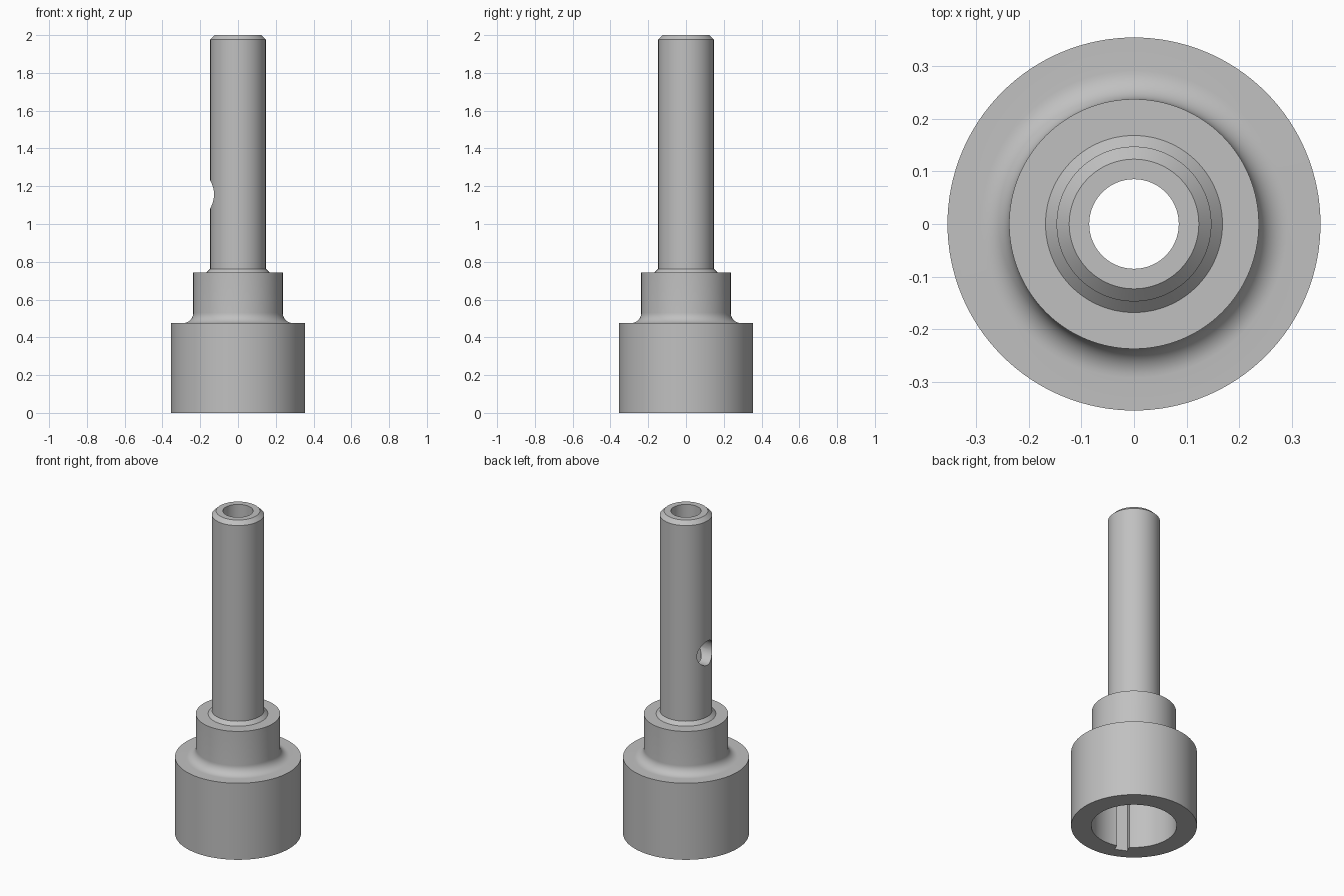
import bpy
import bmesh
from math import sin, cos, pi, radians
from mathutils import Matrix, Vector

cube = bpy.data.objects.get("Cube")
if cube:
    bpy.data.objects.remove(cube, do_unlink=True)

SEGMENTS = 128
SHAFT_R, HUB_R, BASE_R = 0.147, 0.237, 0.354
BORE_R, SOCKET_R, SOCKET_DEPTH = 0.085, 0.24, 0.4
BASE_TOP, HUB_TOP, FILLET = 0.475, 0.742, 0.055

# Plain grey metal
steel = bpy.data.materials.new("grey_steel")
steel.use_nodes = True
colour = (0.53, 0.53, 0.53, 1)
steel.diffuse_color = colour
steel.node_tree.nodes["Principled BSDF"].inputs["Base Color"].default_value = colour


def make_object(name, bm):
    bmesh.ops.recalc_face_normals(bm, faces=bm.faces)
    mesh = bpy.data.meshes.new(name)
    bm.to_mesh(mesh)
    bm.free()
    mesh.materials.append(steel)
    obj = bpy.data.objects.new(name, mesh)
    bpy.context.collection.objects.link(obj)
    return obj


def lathe(name, profile):
    """Revolve a closed (radius, height) outline around z."""
    bm = bmesh.new()
    rings = []
    for i in range(SEGMENTS):
        a = 2 * pi * i / SEGMENTS
        rings.append([bm.verts.new((r * cos(a), r * sin(a), z)) for r, z in profile])
    n = len(profile)
    for i in range(SEGMENTS):
        here, there = rings[i], rings[(i + 1) % SEGMENTS]
        for j in range(n):
            k = (j + 1) % n
            bm.faces.new((here[j], there[j], there[k], here[k]))
    return make_object(name, bm)


def cut(target, cutter):
    """Subtract the cutter, then remove it."""
    cutter.hide_render = True
    mod = target.modifiers.new("cut", "BOOLEAN")
    mod.operation = "DIFFERENCE"
    mod.solver = "EXACT"
    mod.object = cutter
    bpy.context.view_layer.objects.active = target
    bpy.ops.object.modifier_apply(modifier=mod.name)
    bpy.data.objects.remove(cutter, do_unlink=True)


# Concave fillet between the base and the hub
fillet = []
for i in range(11):
    a = pi / 2 * i / 10
    fillet.append((HUB_R + FILLET * (1 - sin(a)), BASE_TOP + FILLET * (1 - cos(a))))

# Stepped body: base, hub, collar, hollow shaft and socket
outline = [(SOCKET_R, 0), (BASE_R, 0), (BASE_R, BASE_TOP)] + fillet + [
    (HUB_R, HUB_TOP), (0.168, HUB_TOP), (SHAFT_R, 0.763),
    (SHAFT_R, 1.977), (0.123, 2), (BORE_R, 2),
    (BORE_R, SOCKET_DEPTH), (SOCKET_R, SOCKET_DEPTH),
]
body = lathe("stepped_hollow_shaft", outline)

# Round cross hole through one wall of the shaft
bm = bmesh.new()
bmesh.ops.create_cone(bm, cap_ends=True, segments=48, radius1=0.0745, radius2=0.0745,
                      depth=0.3, matrix=Matrix.Translation((-0.15, 0, 1.157))
                      @ Matrix.Rotation(pi / 2, 4, "Y"))
cut(body, make_object("cross_hole_cutter", bm))

# Keyway along the socket wall
bm = bmesh.new()
size = Vector((0.14, 0.072, SOCKET_DEPTH + 0.1))
bmesh.ops.create_cube(bm, size=1, matrix=Matrix.Rotation(radians(245), 4, "Z")
                      @ Matrix.Translation((0.21, 0, SOCKET_DEPTH - size.z / 2))
                      @ Matrix.Diagonal(size.to_4d()))
cut(body, make_object("keyway_cutter", bm))

# Smooth curved walls, crisp edges
bpy.ops.object.select_all(action="DESELECT")
body.select_set(True)
bpy.context.view_layer.objects.active = body
bpy.ops.object.shade_smooth_by_angle(angle=radians(30))
